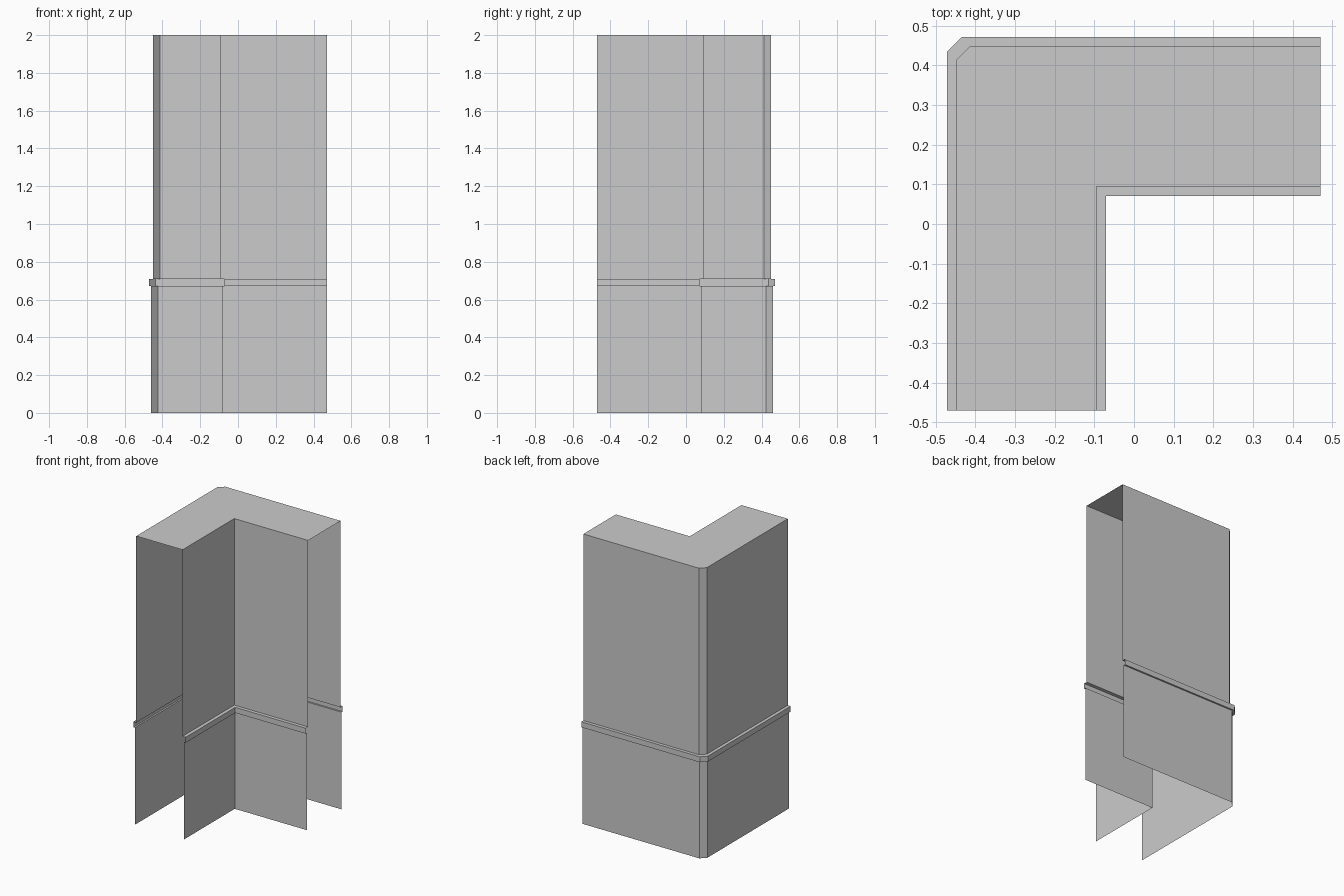
import bpy

if "Cube" in bpy.data.objects:
    bpy.data.objects.remove(bpy.data.objects["Cube"])

END, OUT, INN, CH = 0.471, 0.449, 0.0945, 0.036
TOP = 2.0


def paths(off):
    """Outer (chamfered) and inner corner lines, pushed outwards by off."""
    a, i = OUT + off, INN - off * 1.08
    outer = [(-a, -END), (-a, a - CH), (-a + CH, a), (END, a)]
    inner = [(END, i), (-i, i), (-i, -END)]
    return outer, inner


def make(name, verts, faces):
    me = bpy.data.meshes.new(name)
    me.from_pydata(verts, [], faces)
    me.update()
    ob = bpy.data.objects.new(name, me)
    bpy.context.collection.objects.link(ob)
    return ob


def sweep(name, profile):
    """Sweep an (offset, z) profile along both sides of the open-ended wall."""
    verts, faces = [], []
    for side in (0, 1):
        base = len(verts)
        n = len(paths(0)[side])
        for off, z in profile:
            verts += [(x, y, z) for x, y in paths(off)[side]]
        for r in range(len(profile) - 1):
            for k in range(n - 1):
                a = base + r * n + k
                faces.append((a + 1, a, a + n, a + n + 1))
    return make(name, verts, faces)


# Wall skins below and above the rail
sweep("lower_wall_panel", [(0.011, 0), (0.011, 0.672)])
sweep("upper_wall", [(0, 0.71), (0, TOP)])

# Projecting rail between them
sweep("chair_rail", [(0.011, 0.672), (0.0225, 0.672), (0.0225, 0.71), (0, 0.71)])

# L-shaped top cap; wall ends and underside stay open
outer, inner = paths(0)
ring = [(x, y, TOP) for x, y in (outer + inner)][::-1]
make("wall_top", ring, [tuple(range(len(ring)))])
